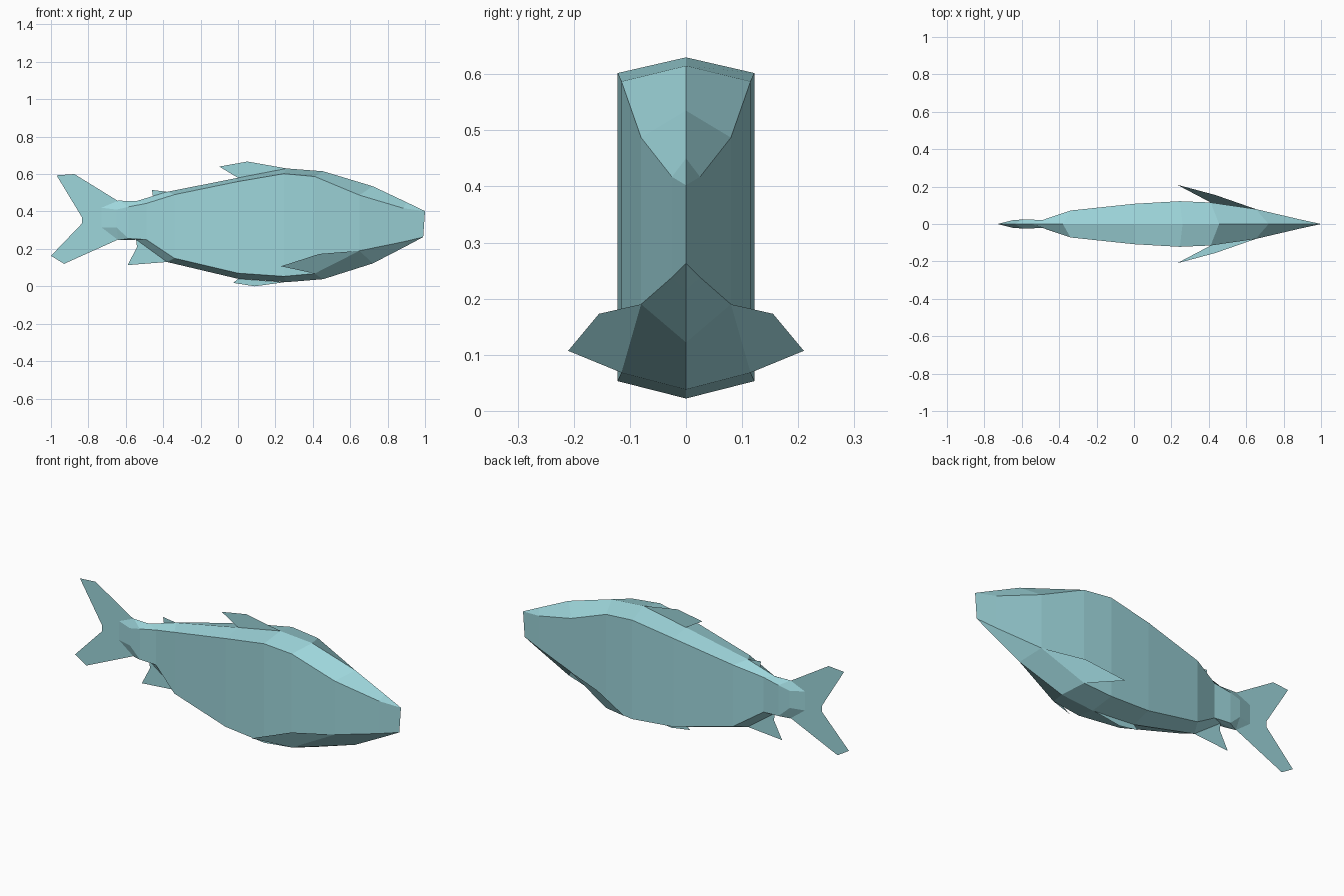
import bpy
import bmesh

default = bpy.data.objects.get("Cube")
if default:
    bpy.data.objects.remove(default, do_unlink=True)

# One flat colour for the whole fish
colour = (0.34, 0.67, 0.71, 1.0)
skin = bpy.data.materials.new("pale_teal")
skin.diffuse_color = colour
skin.use_nodes = True
shader = skin.node_tree.nodes["Principled BSDF"]
shader.inputs["Base Color"].default_value = colour
shader.inputs["Roughness"].default_value = 0.9


def finish(name, bm):
    """Turn a bmesh into a flat shaded object."""
    mesh = bpy.data.meshes.new(name)
    bm.to_mesh(mesh)
    bm.free()
    mesh.materials.append(skin)
    obj = bpy.data.objects.new(name, mesh)
    bpy.context.collection.objects.link(obj)
    return obj


def upright_fin(name, outline):
    """Thin fin standing in the middle plane, from x, z points."""
    bm = bmesh.new()
    bm.faces.new([bm.verts.new((x, 0, z)) for x, z in outline])
    finish(name, bm)


# Body sections from nose to tail:
# ridge x, ridge z, flank x, half width, flank top z, flank bottom z, keel z
sections = [
    (0.90, 0.45, 0.885, 0.025, 0.417, 0.238, 0.215),
    (0.72, 0.535, 0.65, 0.08, 0.487, 0.19, 0.122),
    (0.455, 0.615, 0.41, 0.115, 0.587, 0.068, 0.038),
    (0.26, 0.63, 0.245, 0.122, 0.602, 0.053, 0.022),
    (0, 0.58, 0, 0.108, 0.56, 0.07, 0.04),
    (-0.38, 0.505, -0.34, 0.072, 0.49, 0.15, 0.13),
    (-0.545, 0.455, -0.49, 0.021, 0.443, 0.25, 0.25),
    (-0.64, 0.458, -0.585, 0.025, 0.425, 0.255, 0.247),
]


def add_body():
    bm = bmesh.new()
    rings = []
    for ridge_x, ridge, flank_x, width, high, low, keel in sections:
        points = [(ridge_x, 0, ridge), (flank_x, width, high),
                  (flank_x, width, low), (ridge_x, 0, keel),
                  (flank_x, -width, low), (flank_x, -width, high)]
        rings.append([bm.verts.new(p) for p in points])

    # Tail root: a narrow belt before the flat end edge
    root = rings[-1]
    belt = [bm.verts.new((-0.65, side * 0.02, z))
            for side, z in ((1, 0.41), (1, 0.315), (-1, 0.315), (-1, 0.41))]
    last = [root[0], belt[0], belt[1], root[3], belt[2], belt[3]]

    def bridge(first, second):
        for i in range(len(first)):
            j = (i + 1) % len(first)
            corners = [first[i], second[i], second[j], first[j]]
            bm.faces.new(list(dict.fromkeys(corners)))

    for first, second in zip(rings, rings[1:]):
        bridge(first, second)
    bridge(root, last)

    # Nose and tail both close in an upright edge
    for ring, top_point, low_point in (
            (rings[0], (1, 0, 0.402), (0.99, 0, 0.263)),
            (last, (-0.73, 0, 0.42), (-0.73, 0, 0.315))):
        top, low = bm.verts.new(top_point), bm.verts.new(low_point)
        for side in (1, -1):
            upper, lower = ring[side], ring[2 * side]
            bm.faces.new((ring[0], upper, top))
            bm.faces.new((upper, lower, low, top))
            bm.faces.new((lower, ring[3], low))
    bmesh.ops.recalc_face_normals(bm, faces=bm.faces)
    finish("body", bm)


add_body()

# Fins along the middle plane
upright_fin("tail_fin", [
    (-0.645, 0.458), (-0.875, 0.6), (-0.97, 0.593), (-0.835, 0.37),
    (-0.835, 0.335), (-1, 0.163), (-0.93, 0.12), (-0.645, 0.248)])
upright_fin("dorsal_fin", [
    (0.26, 0.63), (0.05, 0.667), (-0.1, 0.64), (0, 0.58)])
upright_fin("rear_dorsal_fin", [
    (-0.38, 0.505), (-0.46, 0.515), (-0.455, 0.48)])
upright_fin("anal_fin", [
    (-0.38, 0.13), (-0.59, 0.113), (-0.54, 0.21), (-0.545, 0.25)])
upright_fin("belly_fin", [
    (0.25, 0.022), (0.09, 0), (-0.025, 0.018), (0, 0.04)])

# Paired side fins, spreading back from the lower flank
for name, side in (("left_side_fin", -1), ("right_side_fin", 1)):
    bm = bmesh.new()
    outline = [(0.65, 0.08, 0.19), (0.435, 0.155, 0.173),
               (0.23, 0.21, 0.107), (0.41, 0.115, 0.068)]
    bm.faces.new([bm.verts.new((x, side * y, z)) for x, y, z in outline])
    finish(name, bm)
